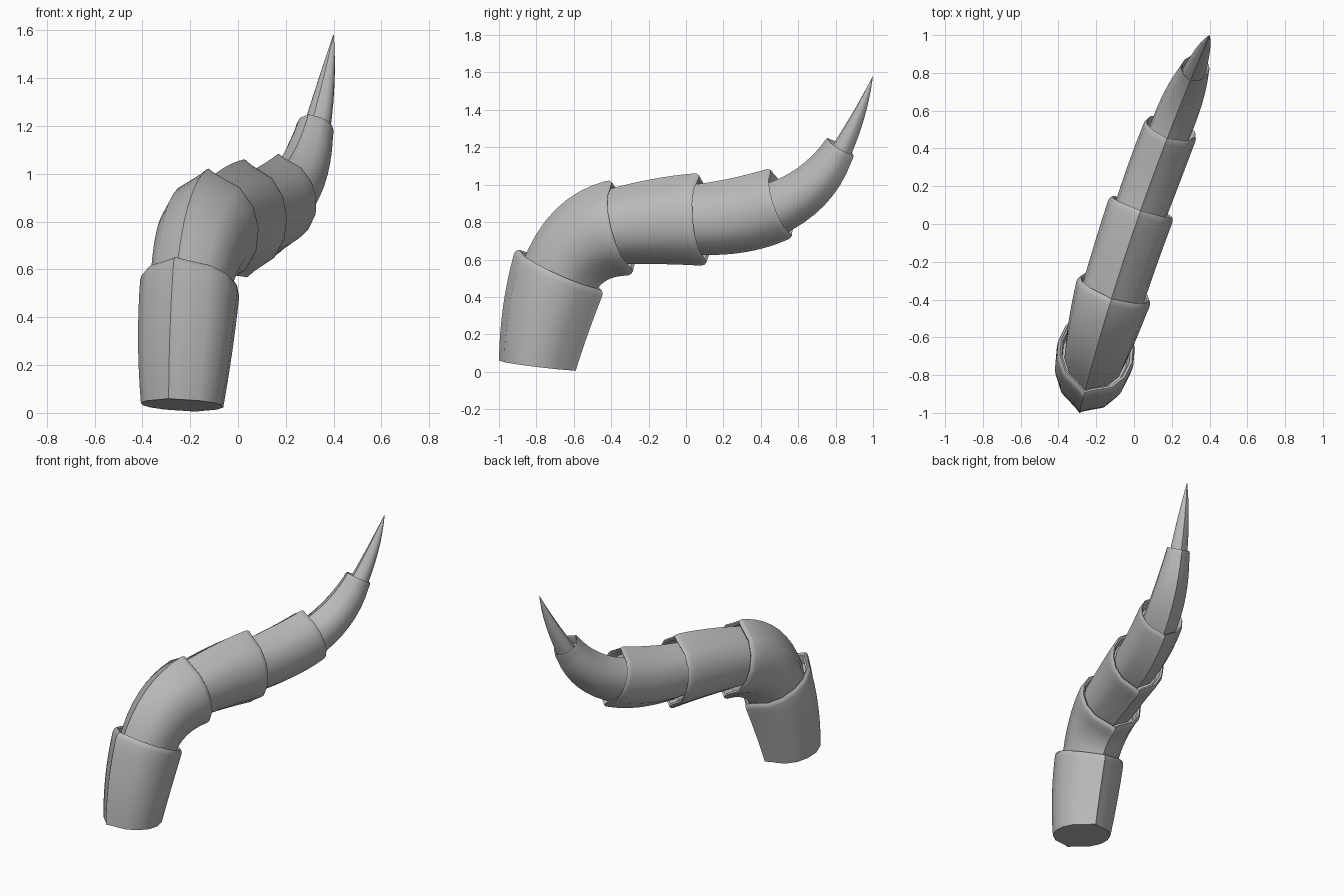
import bpy, bmesh, math
from mathutils import Vector

cube = bpy.data.objects.get("Cube")
if cube:
    bpy.data.objects.remove(cube, do_unlink=True)

grey = bpy.data.materials.new("shell_grey")
grey.use_nodes = True
colour = (0.5, 0.5, 0.5, 1)
grey.diffuse_color = colour
grey.node_tree.nodes["Principled BSDF"].inputs["Base Color"].default_value = colour

# Ridged cross-section: half outline from upper keel to lower keel, then mirrored
half = [(0, 1), (.15, .91), (.66, .68), (.92, .36), (1, 0),
        (.92, -.36), (.66, -.68), (.15, -.91), (0, -1)]
section = half + [(-a, b) for a, b in reversed(half[1:-1])]
side = Vector((.945, -.326, 0))


def spine(y, z):
    """Point on the gently curving upright sheet that the body follows."""
    return Vector((.01 + .345 * y + .045 * y * y, y, z))


def blend(stations, t):
    """Smooth curve through the start, middle and end stations."""
    weights = ((1 - t) * (1 - 2 * t), 4 * t * (1 - t), t * (2 * t - 1))
    return [sum(w * s[i] for w, s in zip(weights, stations)) for i in range(5)]


def ring(station, scale=1.0, shift=0.0):
    """Cross-section loop from the upper keel, lower keel and half width."""
    uy, uz, ly, lz, width = station
    upper, lower = spine(uy, uz), spine(ly, lz)
    centre, up = (upper + lower) / 2, (upper - lower) / 2
    forward = up.cross(side).normalized() * -1
    if forward.y < 0 and forward.z < 0:
        forward.negate()
    return [centre + forward * shift + (side * width * a + up * b) * scale
            for a, b in section]


def build(name, stations, lip, steps=8):
    loops = [ring(blend(stations, i / steps)) for i in range(steps + 1)]
    # Rounded lip that rolls over and runs back inside the shell
    if lip:
        end = stations[-1]
        loops += [ring(end, 1 - lip * k, lip * s)
                  for k, s in ((.1, .16), (.5, .27), (1, .2), (1.4, -.3))]
    bm = bmesh.new()
    rows = [[bm.verts.new(p) for p in loop] for loop in loops]
    n = len(section)
    for a, b in zip(rows, rows[1:]):
        for i in range(n):
            j = (i + 1) % n
            bm.faces.new((a[i], a[j], b[j], b[i]))
    bm.faces.new(rows[0])
    bm.faces.new(rows[-1])
    bmesh.ops.recalc_face_normals(bm, faces=bm.faces)
    mesh = bpy.data.meshes.new(name)
    bm.to_mesh(mesh)
    bm.free()
    mesh.materials.append(grey)
    obj = bpy.data.objects.new(name, mesh)
    bpy.context.collection.objects.link(obj)
    bpy.ops.object.select_all(action="DESELECT")
    obj.select_set(True)
    bpy.context.view_layer.objects.active = obj
    bpy.ops.object.shade_smooth_by_angle(angle=math.radians(42))


# Stations: upper keel y, z; lower keel y, z; half width
build("base_segment", [(-1, .06, -.59, .005, .175), (-.978, .35, -.525, .2, .2),
                       (-.92, .63, -.45, .4, .21)], .12)
build("bend_segment", [(-.88, .57, -.5, .4, .165), (-.7, .865, -.43, .485, .185),
                       (-.43, 1.02, -.31, .515, .205)], .12)
build("third_segment", [(-.42, .975, -.33, .575, .17), (-.18, 1.03, -.11, .575, .175),
                        (.04, 1.06, .08, .567, .18)], .12)
build("fourth_segment", [(.03, 1, .07, .625, .14), (.22, 1.03, .32, .64, .145),
                         (.42, 1.08, .54, .705, .145)], .12)
build("fifth_segment", [(.41, 1, .5, .725, .11), (.59, 1.085, .74, .89, .105),
                        (.735, 1.225, .885, 1.125, .077)], .12)
build("tip_spike", [(.75, 1.16, .86, 1.11, .06), (.885, 1.375, .95, 1.345, .038),
                    (.998, 1.58, .999, 1.578, .002)], 0)
